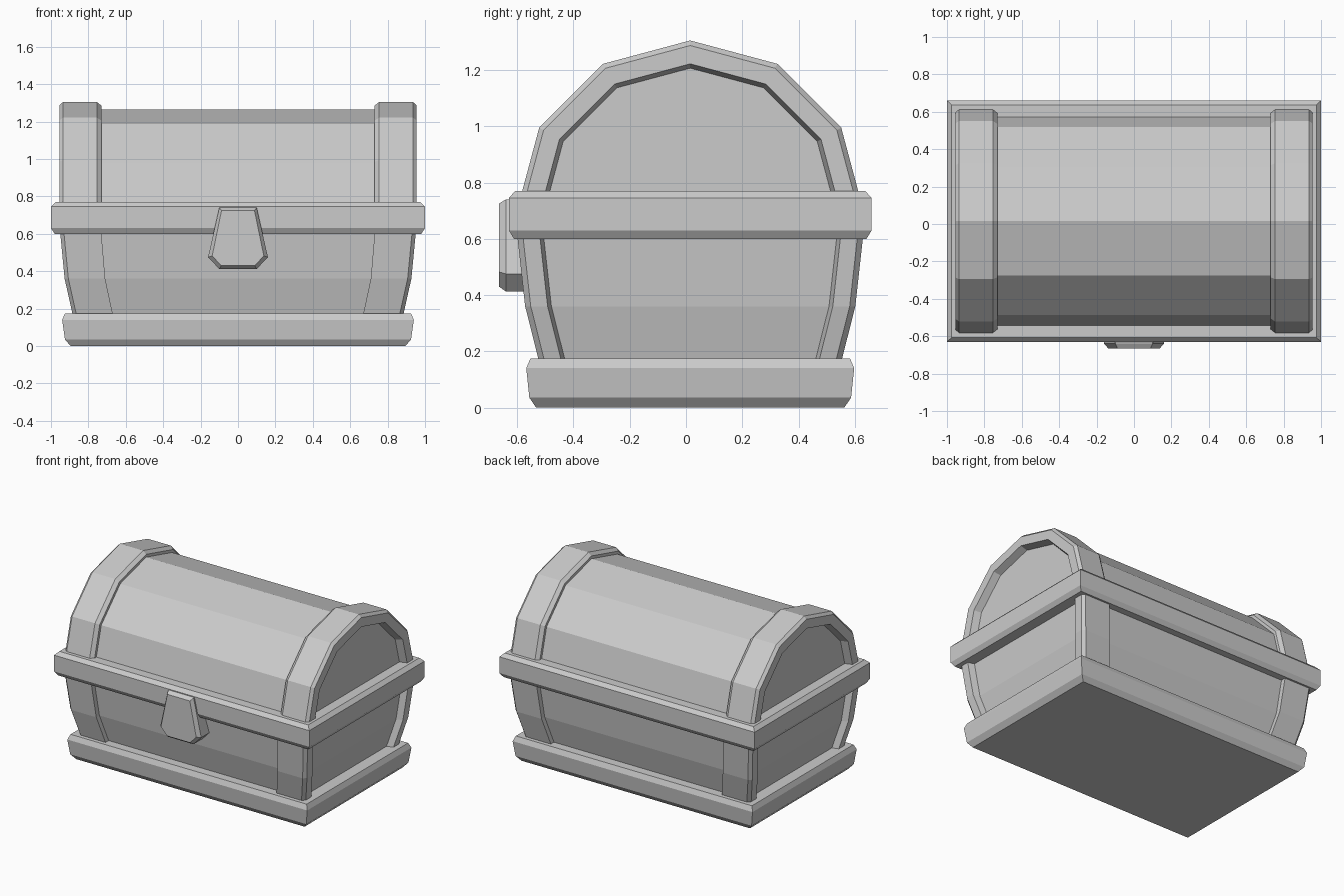
import bpy, bmesh
from math import cos, sin, pi

if "Cube" in bpy.data.objects:
    bpy.data.objects.remove(bpy.data.objects["Cube"], do_unlink=True)

GREY = (0.6, 0.6, 0.6, 1)
mat = bpy.data.materials.new("plain grey")
mat.use_nodes = True
mat.diffuse_color = GREY
mat.node_tree.nodes["Principled BSDF"].inputs["Base Color"].default_value = GREY

MID_Y = 0.015    # chest centre line
AXIS_Z = 0.685   # height of the lid's arch centre


def loft(name, rings, mirror=None):
    """Skin a list of equal rings into a closed solid."""
    bm = bmesh.new()
    loops = [[bm.verts.new(p) for p in ring] for ring in rings]
    n = len(loops[0])
    for a, b in zip(loops, loops[1:]):
        for i in range(n):
            j = (i + 1) % n
            bm.faces.new((a[i], a[j], b[j], b[i]))
    bm.faces.new(loops[0])
    bm.faces.new(loops[-1])
    bmesh.ops.recalc_face_normals(bm, faces=bm.faces)
    mesh = bpy.data.meshes.new(name)
    bm.to_mesh(mesh)
    bm.free()
    mesh.materials.append(mat)
    obj = bpy.data.objects.new(name, mesh)
    obj.location.y = MID_Y
    bpy.context.collection.objects.link(obj)
    if mirror:
        mod = obj.modifiers.new("Mirror", "MIRROR")
        mod.use_axis = mirror
        mod.use_clip = False
        mod.use_mirror_merge = False
    return obj


def rect(x, y, z):
    return [(-x, -y, z), (x, -y, z), (x, y, z), (-x, y, z)]


def arch_point(x, r, step):
    a = pi * step / 6
    return (x, r * cos(a), AXIS_Z + r * sin(a))


# Plinth and rim: chamfered slabs given as half width, half depth, height
loft("base_plinth", [rect(0.895, 0.548, 0), rect(0.925, 0.572, 0.035),
                     rect(0.94, 0.583, 0.14), rect(0.925, 0.568, 0.175)])
loft("rim_band", [rect(0.98, 0.627, 0.6), rect(1, 0.645, 0.63),
                  rect(1, 0.645, 0.745), rect(0.975, 0.622, 0.77)])

# Flared body: height, half width, half depth, inner edge of the post
LEVELS = [(0.15, 0.88, 0.534, 0.665), (0.36, 0.927, 0.587, 0.71),
          (0.62, 0.952, 0.616, 0.732)]
loft("body", [rect(x - 0.045, y - 0.035, z) for z, x, y, _ in LEVELS])


def post_section(z, x, y, inner):
    c = 0.02
    return [(inner, y, z), (x - c, y, z), (x, y - c, z), (x, y - 0.08, z),
            (x - 0.05, y - 0.095, z), (inner, y - 0.095, z)]


# Corner posts wrap the body edges
loft("corner_posts", [post_section(*lv) for lv in LEVELS], (True, True, False))

# Faceted barrel lid and the raised arch straps at its ends
loft("lid_barrel", [[arch_point(x, 0.58, s) for s in range(7)]
                    for x in (-0.905, 0.905)])
STRAP = [(0.73, 0.53), (0.73, 0.6), (0.755, 0.62), (0.935, 0.62),
         (0.955, 0.602), (0.955, 0.537), (0.9, 0.52)]
loft("lid_straps", [[arch_point(x, r, s) for x, r in STRAP]
                    for s in range(7)], (True, False, False))


# Lock plate with a bevelled front
def lock_ring(y, top, side, low, z_top, z_side, z_low):
    half = [(top, z_top), (side, z_side), (low, z_low)]
    return [(x, y, z) for x, z in half] + [(-x, y, z) for x, z in reversed(half)]


loft("lock_plate", [lock_ring(-0.5, 0.1, 0.16, 0.1, 0.74, 0.475, 0.412),
                    lock_ring(-0.655, 0.1, 0.16, 0.1, 0.74, 0.475, 0.412),
                    lock_ring(-0.68, 0.088, 0.138, 0.09, 0.725, 0.482, 0.43)])
